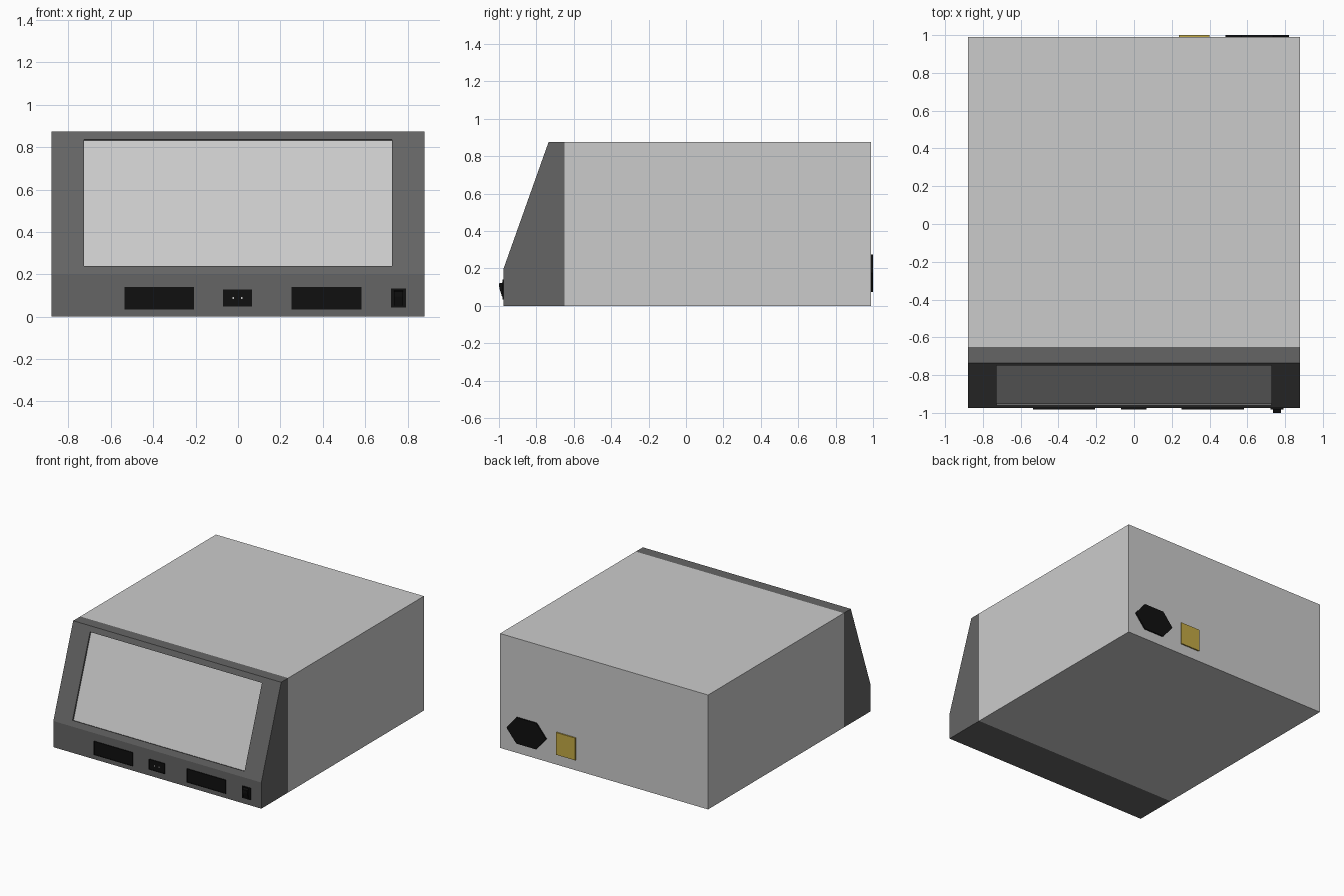
import bpy, bmesh
from mathutils import Vector

if "Cube" in bpy.data.objects:
    bpy.data.objects.remove(bpy.data.objects["Cube"])


def material(name, rgb):
    m = bpy.data.materials.new(name)
    m.diffuse_color = (*rgb, 1)
    m.use_nodes = True
    m.node_tree.nodes["Principled BSDF"].inputs["Base Color"].default_value = m.diffuse_color
    return m


dark = material("dark_grey", (0.13, 0.13, 0.13))
light = material("light_grey", (0.55, 0.55, 0.55))
black = material("black", (0.005, 0.005, 0.005))
gold = material("gold", (0.55, 0.4, 0.06))


def finish(bm, name, *mats):
    bmesh.ops.recalc_face_normals(bm, faces=bm.faces)
    me = bpy.data.meshes.new(name)
    bm.to_mesh(me)
    bm.free()
    ob = bpy.data.objects.new(name, me)
    bpy.context.collection.objects.link(ob)
    for m in mats:
        me.materials.append(m)
    return ob


def prism(points, axis, a, b):
    """Extrude a 2D outline along x (points are y,z) or y (points are x,z)."""
    bm = bmesh.new()
    at = (lambda p, d: (d, *p)) if axis == 'x' else (lambda p, d: (p[0], d, p[1]))
    r0, r1 = ([bm.verts.new(at(p, d)) for p in points] for d in (a, b))
    bm.faces.new(r0)
    bm.faces.new(r1[::-1])
    for i in range(len(points)):
        j = (i + 1) % len(points)
        bm.faces.new((r0[i], r1[i], r1[j], r0[j]))
    bmesh.ops.recalc_face_normals(bm, faces=bm.faces)
    return bm


def rect(x0, x1, z0, z1):
    return [(x0, z0), (x1, z0), (x1, z1), (x0, z1)]


def recess(bm, face, depth):
    """Push a face straight inwards, leaving walls around it."""
    n = face.normal.copy()
    inner = bmesh.ops.extrude_discrete_faces(bm, faces=[face])['faces'][0]
    bmesh.ops.translate(bm, verts=inner.verts, vec=-n * depth)
    return inner


W, FRONT, SEAM, BACK, TOP = 0.88, -0.975, -0.65, 0.99, 0.875

# main housing
finish(prism(rect(-W, W, 0, TOP), 'y', SEAM, BACK), "housing", light)

# sloped front bezel with sunken screen
bm = prism([(SEAM, 0), (FRONT, 0), (FRONT, 0.2), (-0.735, TOP), (SEAM, TOP)], 'x', -W, W)
slope = next(f for f in bm.faces if f.normal.y < -0.5 and f.normal.z > 0.1)
bmesh.ops.inset_region(bm, faces=[slope], thickness=0.06)
for v in slope.verts:
    v.co.x = 0.7275 if v.co.x > 0 else -0.7275
screen = recess(bm, slope, 0.012)
screen.material_index = 1
finish(bm, "front_bezel", dark, light)


# front sockets, each with a shallow recess inside a rim
def socket(name, x0, x1, z0, z1):
    bm = prism(rect(x0, x1, z0, z1), 'y', FRONT - 0.006, FRONT + 0.01)
    face = min(bm.faces, key=lambda f: f.calc_center_median().y)
    bmesh.ops.inset_region(bm, faces=[face], thickness=0.006)
    recess(bm, face, 0.003)
    finish(bm, name, black)


socket("left_socket", -0.535, -0.207, 0.035, 0.14)
socket("centre_socket", -0.07, 0.066, 0.048, 0.128)
socket("right_socket", 0.252, 0.582, 0.035, 0.14)
socket("switch_frame", 0.722, 0.792, 0.043, 0.134)

# two contact pins in the centre socket
for side, x in (("left", -0.022), ("right", 0.018)):
    finish(prism(rect(x - 0.004, x + 0.004, 0.084, 0.092), 'y', FRONT - 0.005, FRONT),
           side + "_pin", light)

# power switch rocker
rocker = [(FRONT, 0.125), (-1.0, 0.12), (-0.998, 0.095), (-0.984, 0.05), (FRONT, 0.05)]
finish(prism(rocker, 'x', 0.735, 0.778), "switch_rocker", black)

# hexagonal mains inlet and gold plate on the back
half = [(0.1675, 0), (0.084, 0.1), (-0.084, 0.1)]
hexagon = [(0.652 + s * x, 0.175 + s * z) for s in (1, -1) for x, z in half]
finish(prism(hexagon, 'y', BACK - 0.005, 1.0), "power_inlet", black)
finish(prism(rect(0.237, 0.4, 0.08, 0.25), 'y', BACK - 0.005, 1.0), "back_plate", gold)
